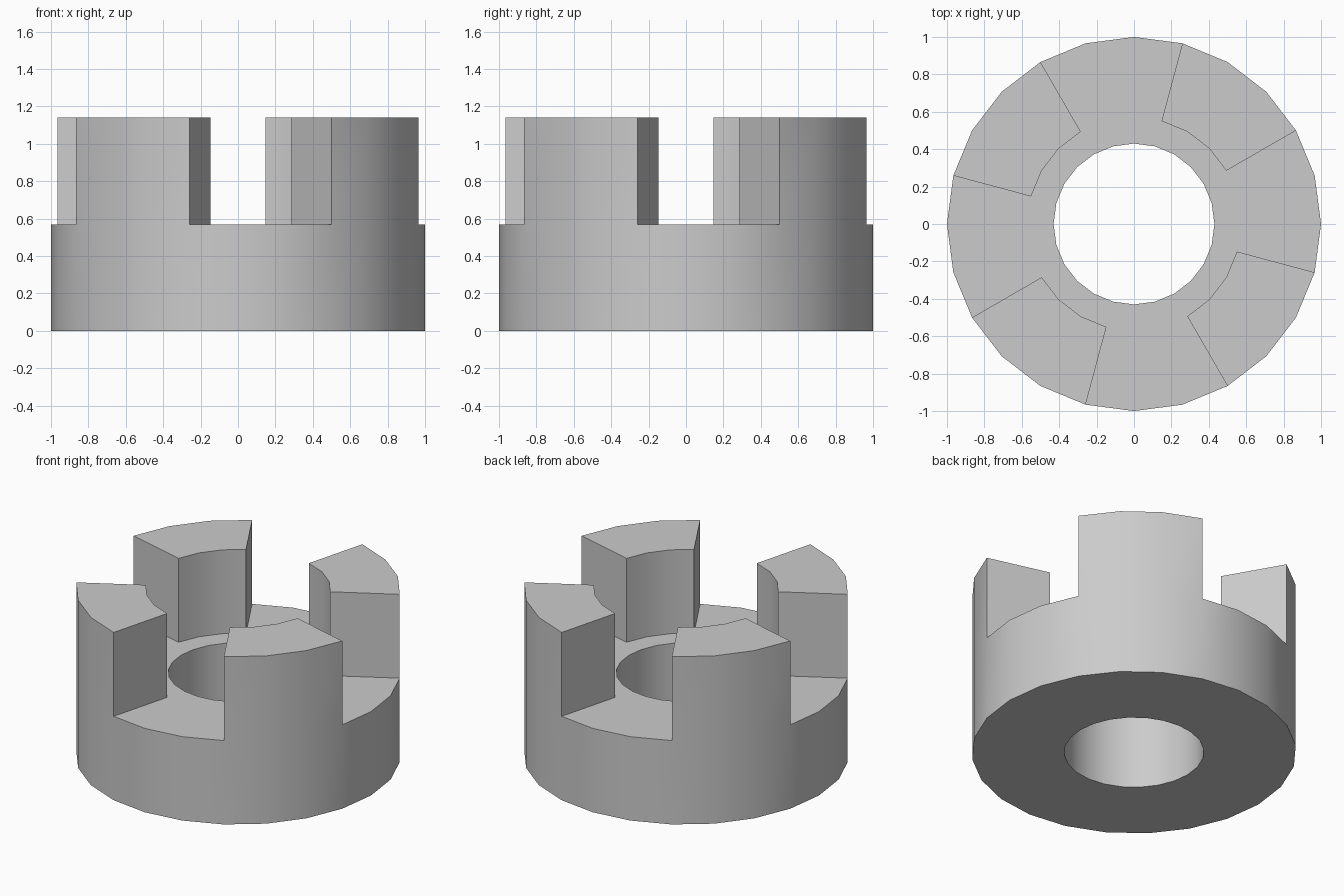
import bpy
import bmesh
from math import atan2, cos, sin, degrees, radians
from mathutils import Vector

cube = bpy.data.objects.get("Cube")
if cube:
    bpy.data.objects.remove(cube, do_unlink=True)

SIDES = 24
BORE, JAW_INNER, OUTER = 0.43, 0.57, 1.0
BASE_HEIGHT, JAW_HEIGHT = 0.57, 0.57


def in_jaw(face):
    """True for outer ring cells of the four 45 degree jaws on the base top."""
    c = face.calc_center_median()
    angle = degrees(atan2(c.y, c.x)) % 90
    return c.z > BASE_HEIGHT - 0.01 and c.xy.length > JAW_INNER and 30 < angle < 75


def extrude_up(bm, faces, height, keep):
    """Raise faces; drop the originals unless they close the underside."""
    result = bmesh.ops.extrude_face_region(bm, geom=faces)["geom"]
    verts = [g for g in result if isinstance(g, bmesh.types.BMVert)]
    bmesh.ops.translate(bm, verts=verts, vec=Vector((0, 0, height)))
    if not keep:
        old = [f for f in faces if f.is_valid]
        bmesh.ops.delete(bm, geom=old, context='FACES')


# Flat ring of cells: bore, jaw inner edge, outer edge
bm = bmesh.new()
rings = [[bm.verts.new((r * cos(radians(360 * i / SIDES)),
                        r * sin(radians(360 * i / SIDES)), 0))
          for i in range(SIDES)] for r in (BORE, JAW_INNER, OUTER)]
for inner, outer in zip(rings, rings[1:]):
    for i in range(SIDES):
        j = (i + 1) % SIDES
        bm.faces.new((inner[i], outer[i], outer[j], inner[j]))

# Hub body, then the four jaws on top
extrude_up(bm, bm.faces[:], BASE_HEIGHT, True)
bm.normal_update()
jaw_faces = [f for f in bm.faces if abs(f.normal.z) > 0.9 and in_jaw(f)]
extrude_up(bm, jaw_faces, JAW_HEIGHT, False)
bmesh.ops.recalc_face_normals(bm, faces=bm.faces[:])

mesh = bpy.data.meshes.new("coupling_hub")
bm.to_mesh(mesh)
bm.free()
hub = bpy.data.objects.new("coupling_hub", mesh)
bpy.context.collection.objects.link(hub)

# Plain grey metal
grey = bpy.data.materials.new("plain_grey")
grey.use_nodes = True
colour = (0.6, 0.6, 0.6, 1)
grey.diffuse_color = colour
grey.node_tree.nodes["Principled BSDF"].inputs["Base Color"].default_value = colour
mesh.materials.append(grey)

# Smooth round walls, crisp corners
bpy.ops.object.select_all(action='DESELECT')
hub.select_set(True)
bpy.context.view_layer.objects.active = hub
bpy.ops.object.shade_smooth_by_angle(angle=radians(30))
